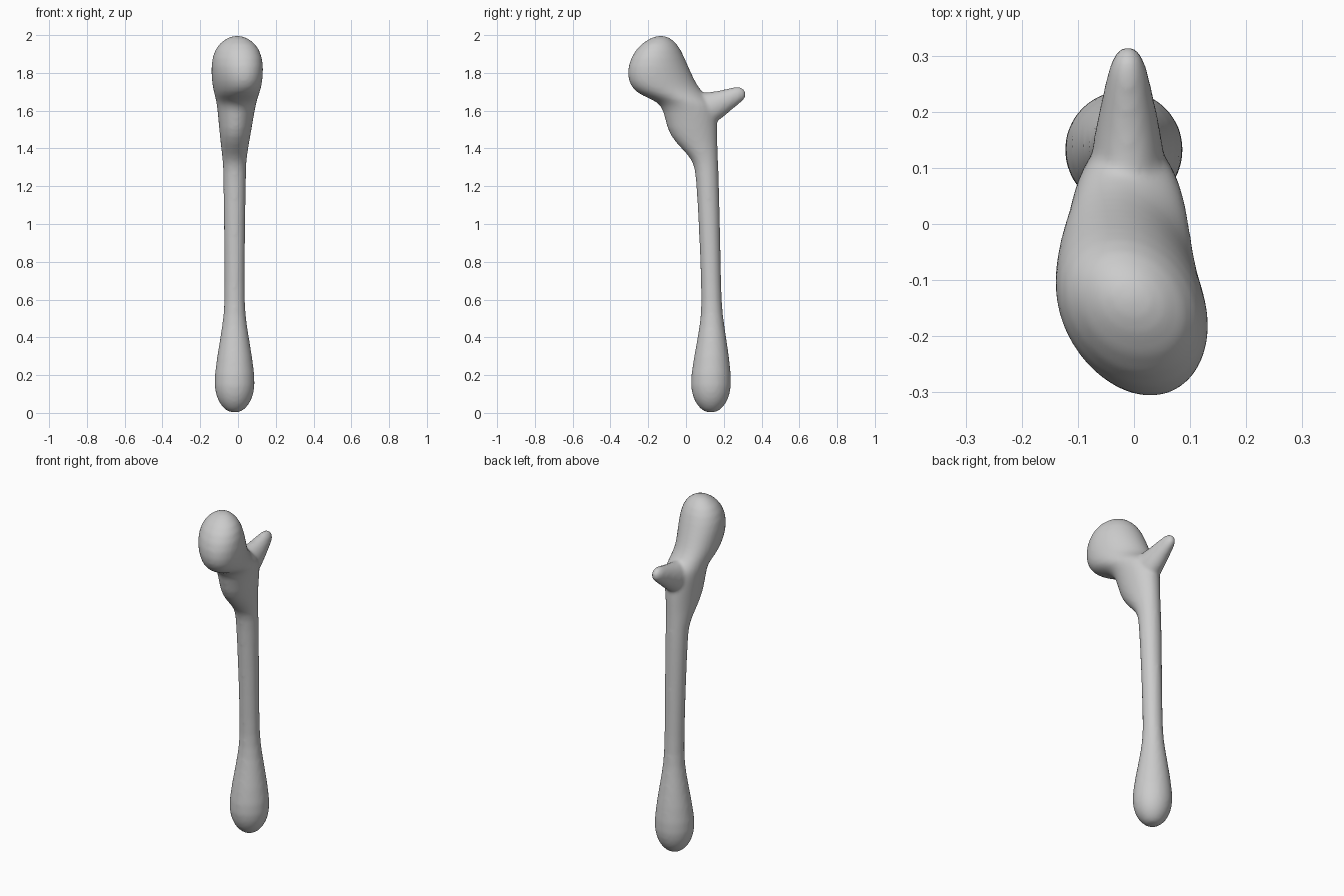
import bpy, bmesh, math

if "Cube" in bpy.data.objects:
    bpy.data.objects.remove(bpy.data.objects["Cube"])

SIDES = 24

# Round shaft: height, y centre, radius
SHAFT = [
    (.002, .132, .022), (.015, .132, .049), (.05, .132, .080), (.1, .132, .101),
    (.18, .132, .112), (.4, .138, .075), (.52, .137, .056),
    (.65, .134, .052), (1.0, .124, .056), (1.25, .113, .060),
]
# Oval neck and head: height, y centre, depth radius, width radius
HEAD = [
    (1.32, .106, .064, .061), (1.37, .088, .080, .067), (1.43, .056, .110, .075),
    (1.5, .032, .134, .085), (1.61, .021, .139, .099), (1.65, -.01, .145, .107),
    (1.68, -.065, .170, .114), (1.72, -.112, .178, .123), (1.79, -.142, .172, .133),
    (1.88, -.152, .144, .133), (1.96, -.142, .096, .098), (1.999, -.132, .024, .025),
]
# Rear spur: y, height of centre, radius
SPUR = [
    (.05, 1.61, .090), (.12, 1.60, .094), (.2, 1.64, .071), (.25, 1.668, .056),
    (.28, 1.682, .046), (.303, 1.686, .033), (.318, 1.686, .014),
]


def ramp(v, lo, hi):
    return min(1, max(0, (v - lo) / (hi - lo)))


def loft(bm, rows, place):
    """Skin a row of ellipses; place maps (along, centre, da, dx) to space."""
    rings = []
    for along, centre, ra, rx in rows:
        angles = [2 * math.pi * i / SIDES for i in range(SIDES)]
        rings.append([bm.verts.new(place(along, centre, 1.012 * ra * math.sin(t),
                                         1.012 * rx * math.cos(t))) for t in angles])
    for lo, hi in zip(rings, rings[1:]):
        for i in range(SIDES):
            j = (i + 1) % SIDES
            bm.faces.new((lo[i], lo[j], hi[j], hi[i]))
    bm.faces.new(rings[0][::-1])
    bm.faces.new(rings[-1])


def upright(z, y, dy, dx):
    # The head drifts to centre and is skewed so its front swings right
    x = -.018 + .014 * ramp(z, 1.4, 1.75)
    skew = -.2 * ramp(z, 1.62, 1.72)
    return (x + dx + skew * dy, y + dy, z)


bm = bmesh.new()
loft(bm, [(z, y, r, r) for z, y, r in SHAFT] + HEAD, upright)
loft(bm, [(y, z, r, r * .72) for y, z, r in SPUR],
     lambda y, z, dz, dx: (dx - .011, y, z + dz))
bmesh.ops.recalc_face_normals(bm, faces=bm.faces)
mesh = bpy.data.meshes.new("club")
bm.to_mesh(mesh)
bm.free()
club = bpy.data.objects.new("club", mesh)
bpy.context.collection.objects.link(club)

# Round the lofts, fuse them into one skin and soften the joint
sub = club.modifiers.new("round", 'SUBSURF')
sub.levels = sub.render_levels = 1
fuse = club.modifiers.new("fuse", 'REMESH')
fuse.mode = 'VOXEL'
fuse.voxel_size = 0.01
fuse.use_smooth_shade = True
soft = club.modifiers.new("soften", 'SMOOTH')
soft.factor = 0.5
soft.iterations = 8
